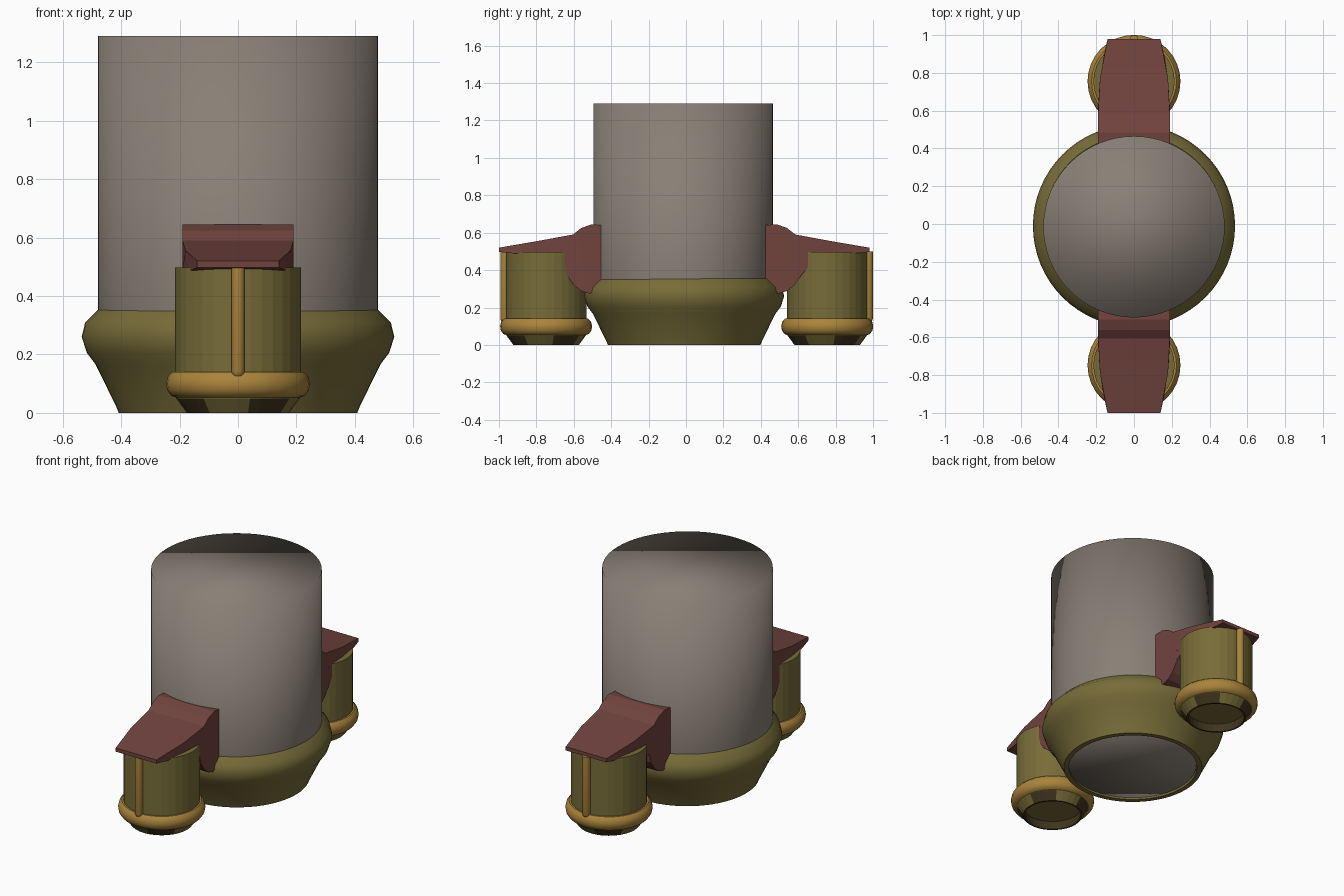
import bpy, bmesh, math
from mathutils import Vector

if "Cube" in bpy.data.objects:
    bpy.data.objects.remove(bpy.data.objects["Cube"])


def mat(name, r, g, b):
    m = bpy.data.materials.new(name)
    m.diffuse_color = (r, g, b, 1)
    m.use_nodes = True
    m.node_tree.nodes["Principled BSDF"].inputs["Base Color"].default_value = m.diffuse_color
    return m


GREY = mat("warm_grey", 0.25, 0.215, 0.18)
OLIVE = mat("olive", 0.185, 0.15, 0.04)
GOLD = mat("gold", 0.40, 0.23, 0.045)
MAROON = mat("maroon", 0.165, 0.056, 0.048)
DARK = mat("dark_brown", 0.05, 0.035, 0.012)


def finish(name, bm, mats, smooth=None):
    bmesh.ops.recalc_face_normals(bm, faces=bm.faces[:])
    me = bpy.data.meshes.new(name)
    bm.to_mesh(me)
    bm.free()
    ob = bpy.data.objects.new(name, me)
    bpy.context.collection.objects.link(ob)
    for m in mats:
        me.materials.append(m)
    if smooth is not None:
        bpy.ops.object.select_all(action='DESELECT')
        ob.select_set(True)
        bpy.context.view_layer.objects.active = ob
        if smooth >= 180:
            bpy.ops.object.shade_smooth()
        else:
            bpy.ops.object.shade_smooth_by_angle(angle=math.radians(smooth))
    return ob


def lathe(name, profile, cy, sides, mats, smooth=None, closed=False, cap=False, cx=0, rule=None):
    """Spin an (r, z) profile around a vertical axis at (cx, cy)."""
    bm = bmesh.new()
    rings = []
    for r, z in profile:
        rings.append([bm.verts.new((cx + r * math.cos(2 * math.pi * i / sides),
                                    cy + r * math.sin(2 * math.pi * i / sides), z))
                      for i in range(sides)])
    pairs = list(zip(rings, rings[1:]))
    if closed:
        pairs.append((rings[-1], rings[0]))
    for k, (a, b) in enumerate(pairs):
        for i in range(sides):
            j = (i + 1) % sides
            f = bm.faces.new((a[i], a[j], b[j], b[i]))
            if rule:
                f.material_index = rule(k, i)
    if cap:
        bm.faces.new(rings[0])
        bm.faces.new(rings[-1])
    return finish(name, bm, mats, smooth)


# main tank, its rim softly shaded, closed at both ends
lathe("tank", [(0.375, 0.012), (0.465, 0.2), (0.48, 0.3), (0.48, 1.29)],
      -0.015, 64, [GREY], smooth=180, cap=True)

# bulging collar around the foot of the tank
lathe("base_collar", [(0.378, 0.0), (0.408, 0.0), (0.416, 0.02), (0.487, 0.165), (0.517, 0.205),
                      (0.535, 0.26), (0.523, 0.31), (0.478, 0.355), (0.44, 0.34), (0.378, 0.02)],
      -0.01, 64, [OLIVE], smooth=50, closed=True)


# bracket outline in (distance from centre, z, half width)
BRACKET = [(0.43, 0.64, 0.19), (0.495, 0.645, 0.19), (0.55, 0.625, 0.19), (0.595, 0.59, 0.19),
           (0.78, 0.556, 0.18), (0.99, 0.52, 0.14), (0.99, 0.497, 0.14), (0.90, 0.488, 0.16),
           (0.78, 0.49, 0.18), (0.63, 0.49, 0.19), (0.636, 0.42, 0.19), (0.625, 0.37, 0.19),
           (0.59, 0.32, 0.19), (0.55, 0.288, 0.19), (0.505, 0.275, 0.19), (0.43, 0.30, 0.19)]


def bracket(name, s):
    bm = bmesh.new()
    left = [bm.verts.new((-w, s * d - 0.01, z)) for d, z, w in BRACKET]
    right = [bm.verts.new((w, s * d - 0.01, z)) for d, z, w in BRACKET]
    n = len(BRACKET)
    for i in range(n):
        j = (i + 1) % n
        bm.faces.new((left[i], left[j], right[j], right[i]))
    sides = [bm.faces.new(left), bm.faces.new(right)]
    bmesh.ops.triangulate(bm, faces=sides)
    finish(name, bm, [MAROON], smooth=15)


for side, s, cy in (("front", -1, -0.748), ("back", 1, 0.755)):
    bracket(side + "_bracket", s)

    # side canister
    lathe(side + "_canister", [(0.215, 0.08), (0.215, 0.497)], cy, 32, [OLIVE], cap=True)

    # hollow tapered foot with worn dark patches and dark inside wall
    lathe(side + "_canister_foot",
          [(0.215, 0.09), (0.212, 0.05), (0.175, 0.0), (0.165, 0.0), (0.172, 0.06), (0.02, 0.06)],
          cy, 32, [OLIVE, DARK], cap=False,
          rule=lambda k, i: 1 if k in (2, 3) or (k == 1 and i % 8 in (1, 2, 3, 4)) else 0)
    lathe(side + "_foot_plate", [(0.17, 0.055), (0.17, 0.075)], cy, 32, [OLIVE], cap=True)

    # rounded gold band
    lathe(side + "_gold_band",
          [(0.21, 0.052), (0.228, 0.058), (0.242, 0.077), (0.246, 0.1), (0.24, 0.125),
           (0.225, 0.14), (0.21, 0.14)], cy, 32, [GOLD], smooth=40, closed=True)

    # upright gold rod with rounded lower tip
    lathe(side + "_gold_rod",
          [(0.008, 0.12), (0.018, 0.127), (0.023, 0.142), (0.023, 0.5)],
          cy + s * 0.222, 16, [GOLD], smooth=50, cap=True)
